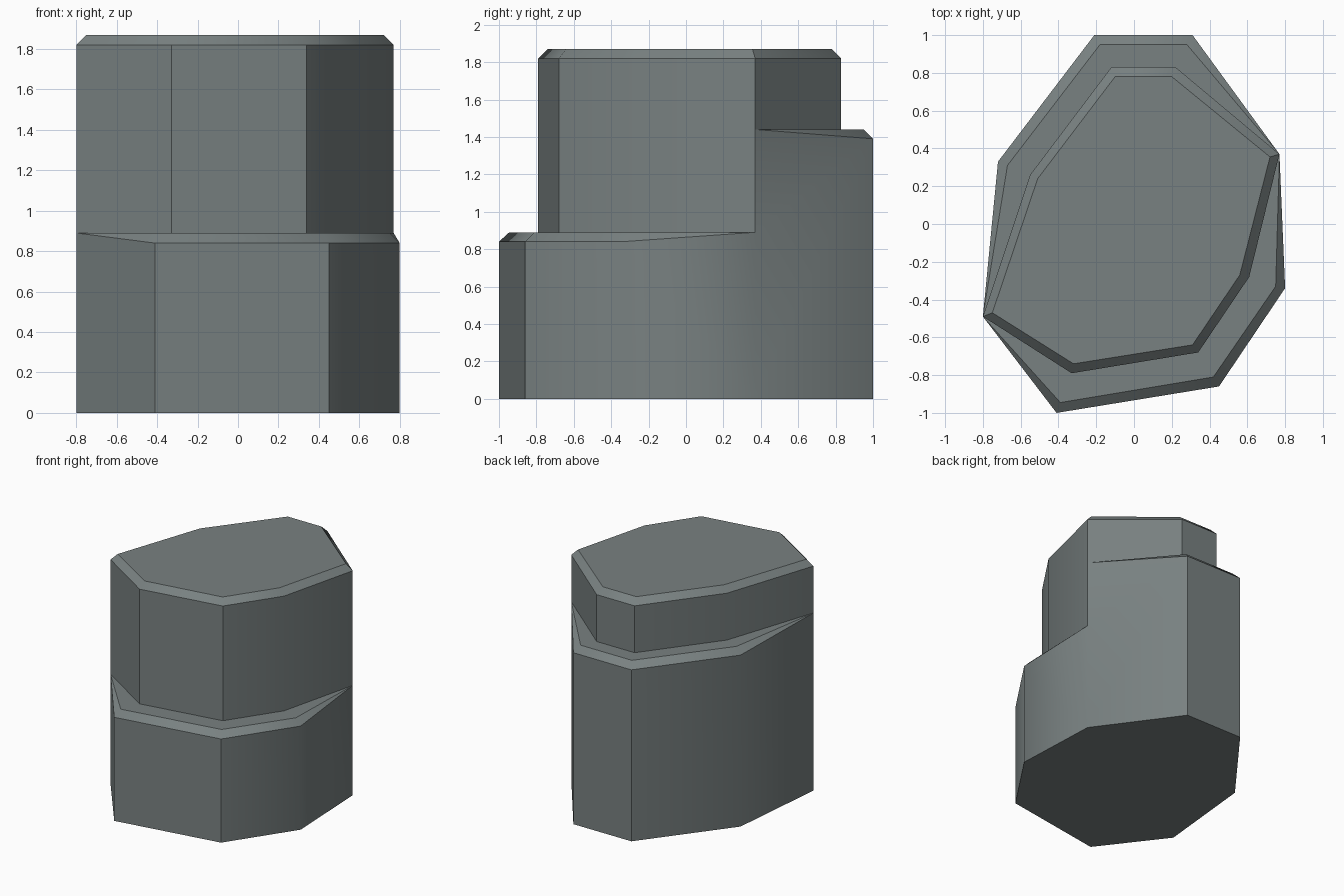
import bpy, bmesh, math

if "Cube" in bpy.data.objects:
    bpy.data.objects.remove(bpy.data.objects["Cube"])

# Outlines, all with matching corners, clockwise from the back left
BASE = [(-.21, 1), (.31, 1), (.77, .37), (.80, -.34), (.45, -.86), (-.41, -1), (-.80, -.49), (-.72, .33)]
SHELF = [(-.18, .95), (.28, .95), (.77, .37), (.75, -.33), (.42, -.81), (-.39, -.945), (-.80, -.49), (-.67, .31)]
UPPER = [(-.12, .83), (.22, .83), (.77, .37), (.61, -.28), (.34, -.68), (-.33, -.79), (-.80, -.49), (-.55, .26)]
TOP = [(-.10, .78), (.20, .78), (.72, .355), (.56, -.27), (.31, -.64), (-.32, -.74), (-.75, -.47), (-.51, .24)]
SHARED = (2, 6)                 # corners where both outlines touch
LOW, HIGH, TALL, BEVEL = .89, 1.44, 1.87, .05

bm = bmesh.new()
cache = {}


def vert(p, z):
    key = (p[0], p[1], round(z, 4))
    if key not in cache:
        cache[key] = bm.verts.new(key)
    return cache[key]


def face(*verts):
    loop = list(dict.fromkeys(verts))
    if len(loop) > 2:
        bm.faces.new(loop)


for i in range(8):
    j = (i + 1) % 8
    h = LOW if 2 <= i < 6 else HIGH

    def rim(k):
        return vert(BASE[k], h if k in SHARED else h - BEVEL)

    def side(k):
        return [vert(BASE[k], LOW)] if k in SHARED else []

    # lower wall, bevelled rim, flat shelf
    face(vert(BASE[i], 0), vert(BASE[j], 0), *side(j), rim(j), rim(i), *side(i))
    face(rim(i), rim(j), vert(SHELF[j], h), vert(SHELF[i], h))
    face(vert(SHELF[i], h), vert(SHELF[j], h), vert(UPPER[j], h), vert(UPPER[i], h))

    # upper wall and top bevel
    def lip(k):
        return vert(UPPER[k], TALL - BEVEL)

    low = [vert(UPPER[i], h), vert(UPPER[j], h)]
    if h == LOW:                # front walls run past the back shelf's ends
        a = [vert(UPPER[i], HIGH)] if i in SHARED else []
        b = [vert(UPPER[j], HIGH)] if j in SHARED else []
        face(*low, *b, lip(j), lip(i), *a)
    else:
        face(*low, lip(j), lip(i))
    face(lip(i), lip(j), vert(TOP[j], TALL), vert(TOP[i], TALL))

# caps
face(*[vert(p, TALL) for p in TOP])
face(*[vert(p, 0) for p in BASE])
bmesh.ops.recalc_face_normals(bm, faces=bm.faces[:])

mesh = bpy.data.meshes.new("stepped_rock")
bm.to_mesh(mesh)
bm.free()
rock = bpy.data.objects.new("stepped_rock", mesh)
bpy.context.collection.objects.link(rock)

stone = bpy.data.materials.new("grey stone")
stone.diffuse_color = (.19, .22, .22, 1)
stone.use_nodes = True
stone.node_tree.nodes["Principled BSDF"].inputs["Base Color"].default_value = stone.diffuse_color
mesh.materials.append(stone)

bpy.context.view_layer.objects.active = rock
rock.select_set(True)
bpy.ops.object.shade_smooth_by_angle(angle=math.radians(39))
